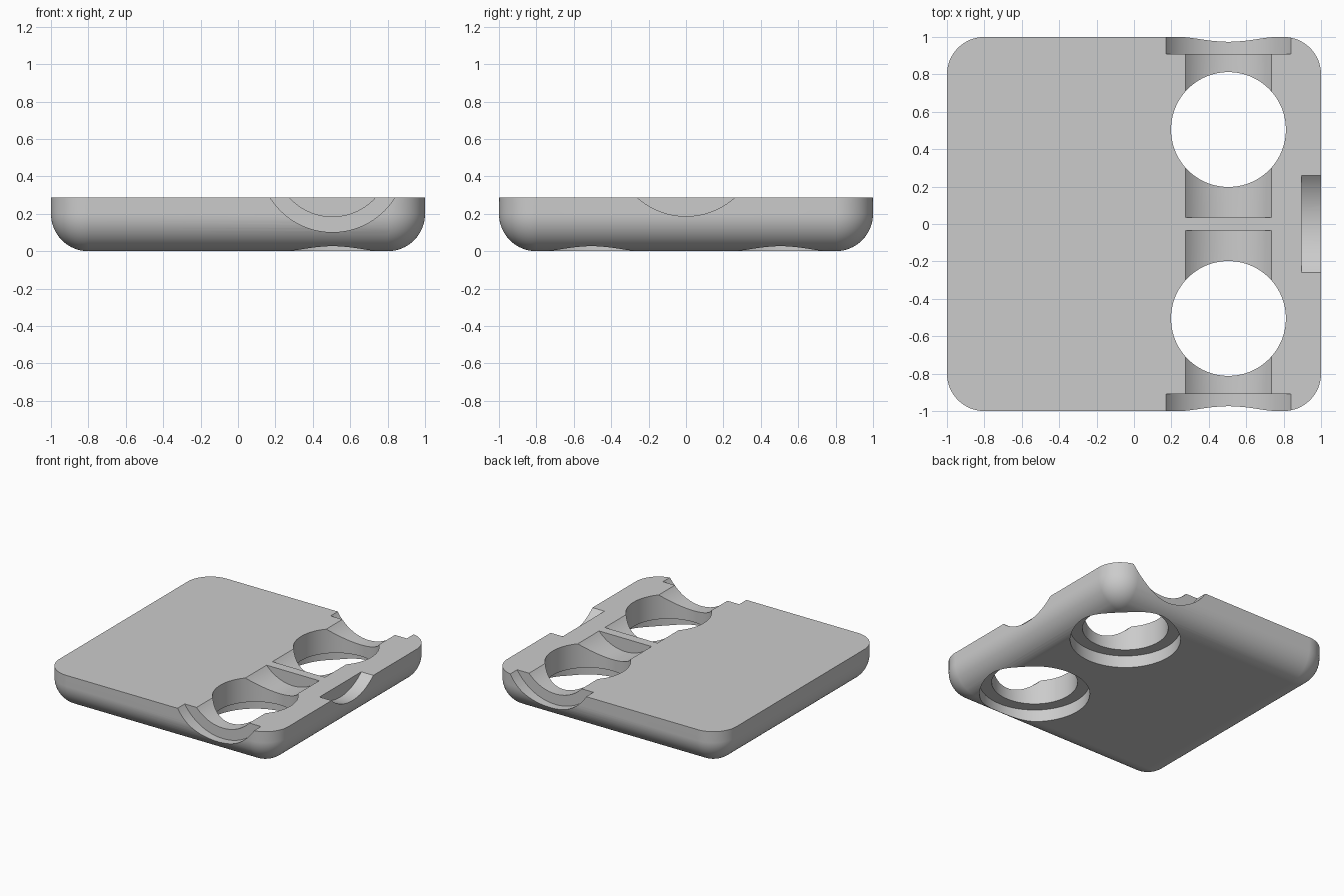
import bpy, bmesh, math
from mathutils import Matrix, Vector

if "Cube" in bpy.data.objects:
    bpy.data.objects.remove(bpy.data.objects["Cube"], do_unlink=True)

HEIGHT, ROUND, HALF = 0.287, 0.2, 1.0
STEPS = 16
HOLE = 0.505  # offset of the holes from the centre lines

grey = bpy.data.materials.new("plain_grey")
grey.use_nodes = True
colour = (0.6, 0.6, 0.6, 1)
grey.diffuse_color = colour
grey.node_tree.nodes["Principled BSDF"].inputs["Base Color"].default_value = colour


def add_object(name, bm):
    bmesh.ops.recalc_face_normals(bm, faces=bm.faces)
    mesh = bpy.data.meshes.new(name)
    bm.to_mesh(mesh)
    bm.free()
    mesh.materials.append(grey)
    obj = bpy.data.objects.new(name, mesh)
    bpy.context.collection.objects.link(obj)
    return obj


def ring(bm, radius, z):
    """Rounded square loop whose corner centres stay fixed."""
    c = HALF - ROUND
    verts = []
    for q in range(4):
        mid = math.pi / 4 + q * math.pi / 2
        cx = math.copysign(c, math.cos(mid))
        cy = math.copysign(c, math.sin(mid))
        for i in range(STEPS + 1):
            a = (q + i / STEPS) * math.pi / 2
            verts.append(bm.verts.new((cx + radius * math.cos(a), cy + radius * math.sin(a), z)))
    return verts


# Plate: rounded sides and lower edges, flat top
bm = bmesh.new()
angles = [i / STEPS * math.pi / 2 for i in range(STEPS + 1)]
rings = [ring(bm, ROUND * math.sin(a), ROUND * (1 - math.cos(a))) for a in angles]
rings.append(ring(bm, ROUND, HEIGHT))
for low, high in zip(rings, rings[1:]):
    n = len(low)
    for i in range(n):
        j = (i + 1) % n
        bm.faces.new((low[i], low[j], high[j], high[i]))
bm.faces.new(rings[0][::-1])
bm.faces.new(rings[-1])
bmesh.ops.remove_doubles(bm, verts=bm.verts, dist=1e-5)
plate = add_object("holder_plate", bm)
bpy.context.view_layer.objects.active = plate
plate.select_set(True)


def cut(start, end, radius):
    """Remove a round bar running from start to end."""
    start, end = Vector(start), Vector(end)
    axis = end - start
    turn = Vector((0, 0, 1)).rotation_difference(axis).to_matrix().to_4x4()
    tool_bm = bmesh.new()
    bmesh.ops.create_cone(tool_bm, cap_ends=True, segments=96, radius1=radius, radius2=radius,
                          depth=axis.length, matrix=Matrix.Translation((start + end) / 2) @ turn)
    tool = add_object("cutter", tool_bm)
    tool.hide_render = True
    mod = plate.modifiers.new("cut", "BOOLEAN")
    mod.operation, mod.solver, mod.object = "DIFFERENCE", "EXACT", tool
    bpy.ops.object.modifier_apply(modifier=mod.name)
    bpy.data.objects.remove(tool, do_unlink=True)


for s in (-1, 1):
    # Trough and its wider mouth at the edge
    cut((HOLE, s * 0.036, 0.495), (HOLE, s * 0.95, 0.495), 0.31)
    cut((HOLE, s * 0.91, 0.495), (HOLE, s * 1.1, 0.495), 0.393)
    # Through hole with a recess underneath
    cut((HOLE, s * HOLE, -0.2), (HOLE, s * HOLE, 0.6), 0.307)
    cut((HOLE, s * HOLE, -0.2), (HOLE, s * HOLE, 0.095), 0.395)

# Thumb notch on the left side
cut((0.895, 0, 0.577), (1.1, 0, 0.577), 0.39)

bpy.ops.object.shade_smooth_by_angle(angle=math.radians(25))
weighted = plate.modifiers.new("even_shading", "WEIGHTED_NORMAL")
weighted.keep_sharp = True
